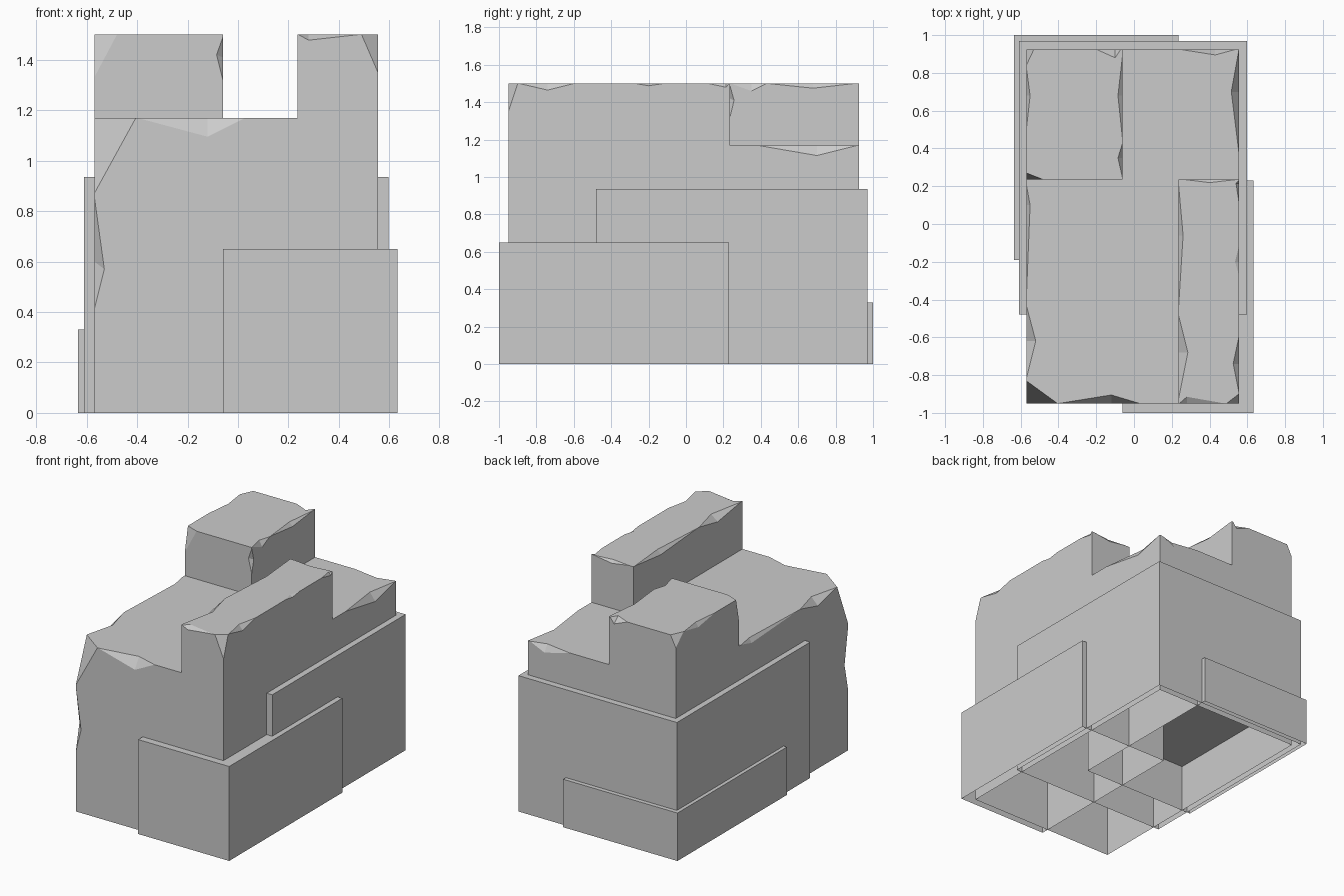
import bpy, bmesh
from mathutils import Vector as V

if "Cube" in bpy.data.objects:
    bpy.data.objects.remove(bpy.data.objects["Cube"])

X0, X1, X2, X3 = -0.57, -0.06, 0.235, 0.555
Y0, Y1, Y2 = -0.95, 0.235, 0.925
T, H = 1.17, 1.5


def add_object(name, bm):
    bmesh.ops.recalc_face_normals(bm, faces=bm.faces)
    me = bpy.data.meshes.new(name)
    bm.to_mesh(me)
    bm.free()
    ob = bpy.data.objects.new(name, me)
    bpy.context.collection.objects.link(ob)
    return ob


def open_bottom(bm):
    low = [f for f in bm.faces if all(abs(v.co.z) < 1e-4 for v in f.verts)]
    bmesh.ops.delete(bm, geom=low, context='FACES')


# Low blocks, hollow and open underneath
def block(name, x0, x1, y0, y1, h):
    bm = bmesh.new()
    bmesh.ops.create_cube(bm, size=1)
    for v in bm.verts:
        v.co = V(((x0 + x1) / 2 + v.co.x * (x1 - x0),
                  (y0 + y1) / 2 + v.co.y * (y1 - y0), (v.co.z + 0.5) * h))
    bmesh.ops.recalc_face_normals(bm, faces=bm.faces)
    ob = add_object(name, bm)
    bm = bmesh.new()
    bm.from_mesh(ob.data)
    open_bottom(bm)
    bm.to_mesh(ob.data)
    bm.free()


block("middle_block", -0.61, 0.597, -0.48, 0.97, 0.935)
block("front_block", -0.06, 0.633, -1.0, 0.23, 0.65)
block("back_block", -0.635, 0.235, -0.19, 1.0, 0.33)

# Main body: plan grid extruded down, two cells raised
bm = bmesh.new()
grid = [[bm.verts.new((x, y, T)) for y in (Y0, Y1, Y2)] for x in (X0, X1, X2, X3)]
cells = {(i, j): bm.faces.new((grid[i][j], grid[i + 1][j], grid[i + 1][j + 1], grid[i][j + 1]))
         for i in range(3) for j in range(2)}
raised = [cells[0, 1], cells[2, 0]]
base = bmesh.ops.duplicate(bm, geom=list(bm.faces))["geom"]
for v in base:
    if isinstance(v, bmesh.types.BMVert):
        v.co.z = 0
bm.edges.ensure_lookup_table()
rim = [e for e in bm.edges if e.is_boundary]
bmesh.ops.bridge_loops(bm, edges=rim)
up = bmesh.ops.extrude_discrete_faces(bm, faces=raised)["faces"]
for f in up:
    for v in f.verts:
        v.co.z = H
bmesh.ops.remove_doubles(bm, verts=bm.verts, dist=1e-4)
bmesh.ops.recalc_face_normals(bm, faces=bm.faces)
bmesh.ops.dissolve_limit(bm, angle_limit=0.01, verts=bm.verts, edges=bm.edges)
body = add_object("main_body", bm)

# Chips: tetrahedra grown about the cut they leave behind
chips = bmesh.new()


def tetra(pts, pivot):
    a, b, c, d = [chips.verts.new(pivot + (p - pivot) * 1.25) for p in pts]
    for f in ((a, b, c), (a, b, d), (a, c, d), (b, c, d)):
        chips.faces.new(f)


def edge_chip(a, b, p, q):
    a, b, p, q = V(a), V(b), V(p), V(q)
    tetra((a, b, p, q), (p + q) / 2)


def corner_chip(k, a, b, c):
    k, a, b, c = V(k), V(a), V(b), V(c)
    tetra((k, a, b, c), (a + b + c) / 3)


# along y: x of edge, z, y start, y end, y of notch, inset x, drop
for x, z, a, b, m, dx, dz in (
        (X0, T, -0.82, -0.43, -0.62, 0.05, 0.05),
        (X0, T, -0.40, 0.21, 0.10, 0.02, 0.03),
        (X3, T, 0.38, 0.92, 0.70, -0.04, 0.055),
        (X0, H, 0.50, 0.83, 0.68, 0.02, 0.03),
        (X1, H, 0.44, 0.90, 0.68, -0.025, 0.025),
        (X1, H, 0.24, 0.43, 0.35, -0.025, 0.04),
        (X3, H, -0.89, -0.60, -0.74, -0.03, 0.035),
        (X3, H, -0.27, -0.12, -0.20, -0.02, 0.012),
        (X3, H, 0.12, 0.23, 0.215, -0.015, 0.02),
        (X2, H, -0.93, -0.48, -0.68, 0.05, 0.04),
        (X2, H, -0.46, 0.22, -0.06, 0.025, 0.03)):
    edge_chip((x, a, z), (x, b, z), (x + dx, m, z), (x, m, z - dz))

# along x: y of edge, z, x start, x end, x of notch, inset y, drop
for y, z, a, b, m, dy, dz in (
        (Y0, T, -0.40, 0.03, -0.12, 0.045, 0.075),
        (Y0, H, 0.24, 0.48, 0.28, 0.035, 0.022),
        (Y1, H, 0.27, 0.54, 0.40, -0.016, 0.02),
        (Y2, H, -0.20, -0.07, -0.10, -0.045, 0.04),
        (Y2, T, 0.24, 0.54, 0.43, -0.03, 0.05)):
    edge_chip((a, y, z), (b, y, z), (m, y + dy, z), (m, y, z - dz))

# upright edges
edge_chip((X0, Y0, 0.41), (X0, Y0, 0.86), (-0.53, Y0, 0.57), (X0, -0.91, 0.6))
edge_chip((X1, Y1, 1.32), (X1, Y1, 1.49), (-0.085, Y1, 1.42), (X1, 0.257, 1.41))

# broken corners
for k, dx, dy, dz in (((X0, Y0, T), 0.165, 0.12, 0.30),
                      ((X0, Y1, H), 0.09, 0.035, 0.17),
                      ((X0, Y2, H), 0.04, -0.085, 0.08),
                      ((X3, Y0, H), -0.065, 0.05, 0.15)):
    x, y, z = k
    corner_chip(k, (x + dx, y, z), (x, y + dy, z), (x, y, z - dz))

# every chip is its own closed shell, so flip each to face outward
cutter = add_object("chip_cutter", chips)
cutter.hide_render = True
mod = body.modifiers.new("chips", 'BOOLEAN')
mod.operation = 'DIFFERENCE'
mod.solver = 'EXACT'
mod.use_self = True
mod.object = cutter
cut = bpy.data.meshes.new_from_object(body.evaluated_get(bpy.context.evaluated_depsgraph_get()))
body.modifiers.clear()
body.data = cut
bpy.data.objects.remove(cutter)

# Hollow underside of the main body
bm = bmesh.new()
bm.from_mesh(cut)
open_bottom(bm)
bm.to_mesh(cut)
bm.free()
